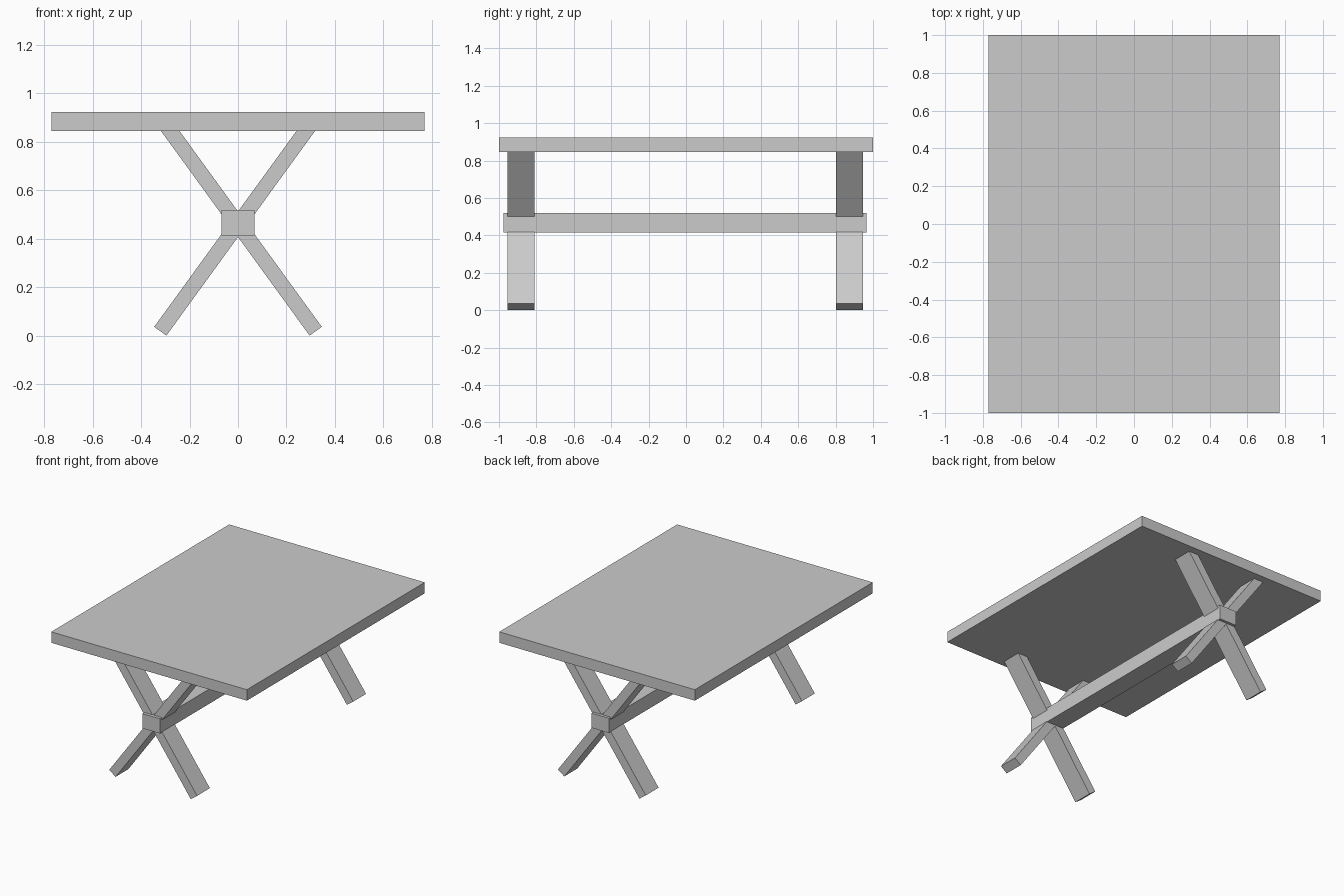
import bpy
from math import radians

if "Cube" in bpy.data.objects:
    bpy.data.objects.remove(bpy.data.objects["Cube"])


def box(name, center, size, tilt=0.0):
    """Box with a given centre and size, tilted about the y axis."""
    bpy.ops.mesh.primitive_cube_add(size=1, location=center, rotation=(0, radians(tilt), 0))
    ob = bpy.context.object
    ob.name = name
    ob.scale = size
    return ob


# Table top
box("table_top", (0, 0, 0.884), (1.54, 2.0, 0.078))

# Long stretcher beam through both leg crossings
box("stretcher_beam", (0, -0.005, 0.467), (0.138, 1.942, 0.105))

# Crossed legs at each end, tops let into the table top
for end, y in (("front", -0.882), ("back", 0.874)):
    for side, tilt in (("right", 36), ("left", -36)):
        box(f"{end}_leg_{side}", (0, y, 0.46), (0.062, 0.144, 1.092), tilt)
